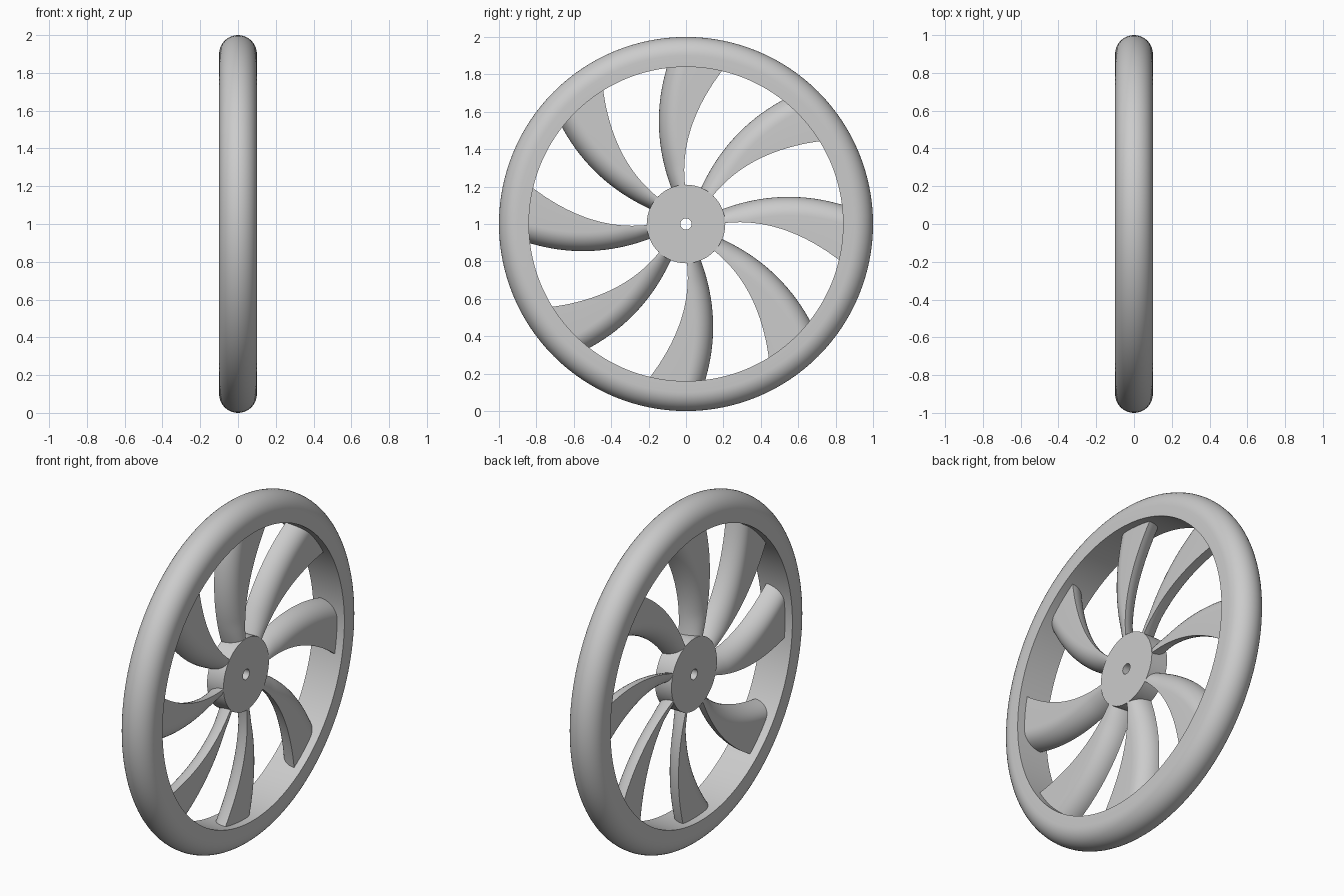
import bpy, bmesh, math

if "Cube" in bpy.data.objects:
    bpy.data.objects.remove(bpy.data.objects["Cube"], do_unlink=True)

CENTRE = (0, 0, 1)
HALF = 0.053          # half thickness of hub and blades
BLADES = 8

grey = bpy.data.materials.new("plain grey")
grey.use_nodes = True
grey.diffuse_color = (0.6, 0.6, 0.6, 1)
grey.node_tree.nodes["Principled BSDF"].inputs["Base Color"].default_value = (0.6, 0.6, 0.6, 1)


def finish(name, bm):
    bmesh.ops.recalc_face_normals(bm, faces=bm.faces)
    mesh = bpy.data.meshes.new(name)
    bm.to_mesh(mesh)
    bm.free()
    mesh.materials.append(grey)
    obj = bpy.data.objects.new(name, mesh)
    bpy.context.collection.objects.link(obj)
    obj.location = CENTRE
    bpy.ops.object.select_all(action='DESELECT')
    obj.select_set(True)
    bpy.context.view_layer.objects.active = obj
    bpy.ops.object.shade_smooth_by_angle(angle=math.radians(35))
    return obj


def bridge(bm, rings, closed):
    """Join equal rings of vertices with quads."""
    pairs = list(zip(rings, rings[1:] + rings[:1]))
    for a, b in pairs if closed else pairs[:-1]:
        for i in range(len(a)):
            j = (i + 1) % len(a)
            bm.faces.new((a[i], a[j], b[j], b[i]))


def lathe(name, profile, segments):
    """Turn a closed (radius, x) profile around the x axis."""
    bm = bmesh.new()
    rings = []
    for s in range(segments):
        a = math.tau * s / segments
        rings.append([bm.verts.new((x, r * math.cos(a), r * math.sin(a))) for r, x in profile])
    bridge(bm, rings, True)
    return finish(name, bm)


def through(points, y):
    """Parabola through three points."""
    (a, fa), (b, fb), (c, fc) = points
    return (fa * (y - b) * (y - c) / ((a - b) * (a - c))
            + fb * (y - a) * (y - c) / ((b - a) * (b - c))
            + fc * (y - a) * (y - b) / ((c - a) * (c - b)))


# Rim: flat inside and sides, half-round outside
arc = [math.pi * (i / 20 - 0.5) for i in range(21)]
rim_profile = [(0.84, -0.1)] + [(0.9 + 0.1 * math.cos(a), 0.1 * math.sin(a)) for a in arc] + [(0.84, 0.1)]
lathe("rim", rim_profile, 128)

# Hub: disc with an axle hole
lathe("hub", [(0.03, -HALF), (0.21, -HALF), (0.21, HALF), (0.03, HALF)], 64)

# Blade: swept section with two opposite corners rounded
LEADING = [(0.17, 0.07), (0.55, 0.145), (0.86, 0.095)]
TRAILING = [(0.17, 0.0), (0.53, -0.033), (0.86, -0.225)]
STATIONS, STEPS = 28, 10
bm = bmesh.new()
rings = []
for s in range(STATIONS + 1):
    y = 0.17 + 0.69 * s / STATIONS
    lead, trail = through(LEADING, y), through(TRAILING, y)
    reach = min(0.1, 0.95 * (lead - trail))
    ring = []
    for edge, side in ((lead, 1), (trail, -1)):
        for i in range(STEPS + 1):
            a = math.pi / 2 * i / STEPS
            x = side * HALF * (2 * math.sin(a) - 1)
            ring.append(bm.verts.new((x, y, edge - side * reach * (1 - math.cos(a)))))
    rings.append(ring)
bridge(bm, rings, False)
bm.faces.new(rings[0])
bm.faces.new(rings[-1])
blade = finish("blade_1", bm)

for n in range(1, BLADES):
    copy = bpy.data.objects.new(f"blade_{n + 1}", blade.data)
    copy.location = CENTRE
    copy.rotation_euler.x = math.tau * n / BLADES
    bpy.context.collection.objects.link(copy)
